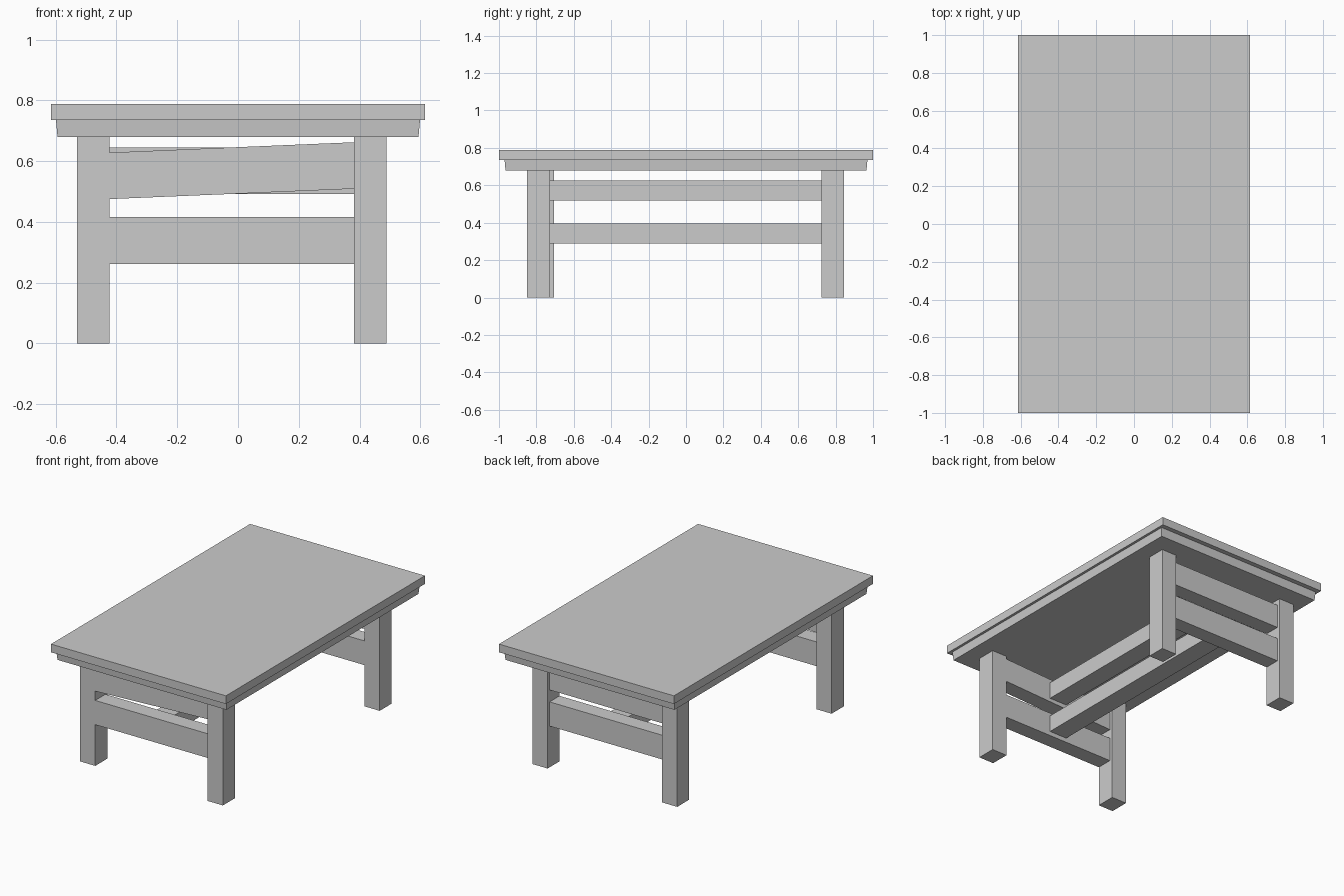
import bpy
import bmesh

if "Cube" in bpy.data.objects:
    bpy.data.objects.remove(bpy.data.objects["Cube"])


def box(name, x, y, z, taper=0.0, rise=0.0):
    """Box from ranges; taper insets the bottom, rise lifts the +x end and drops the -x end."""
    bm = bmesh.new()
    bmesh.ops.create_cube(bm, size=1.0)
    for v in bm.verts:
        sx, sy, sz = (1 if c > 0 else -1 for c in v.co)
        inset = taper if sz < 0 else 0.0
        v.co.x = x[sx > 0] - sx * inset
        v.co.y = y[sy > 0] - sy * inset
        v.co.z = z[sz > 0] + sx * rise
    mesh = bpy.data.meshes.new(name)
    bm.to_mesh(mesh)
    bm.free()
    obj = bpy.data.objects.new(name, mesh)
    bpy.context.collection.objects.link(obj)
    return obj


LEFT, RIGHT = (-0.53, -0.423), (0.382, 0.489)
SPAN = (LEFT[1], RIGHT[0])

# Table top and tapered board below it
box("table_top", (-0.615, 0.615), (-1.0, 1.0), (0.736, 0.788))
box("under_board", (-0.599, 0.599), (-0.97, 0.97), (0.68, 0.736), taper=0.005)

# Legs
box("front_left_leg", LEFT, (-0.83, -0.706), (0, 0.68))
box("front_right_leg", RIGHT, (-0.85, -0.727), (0, 0.68))
box("back_left_leg", LEFT, (0.725, 0.845), (0, 0.68))
box("back_right_leg", RIGHT, (0.725, 0.845), (0, 0.68))

# End rails (the upper front one slopes)
for end, y, rise in (("front", (-0.83, -0.727), 0.017), ("back", (0.725, 0.825), 0.0)):
    box(end + "_lower_rail", SPAN, y, (0.262, 0.416))
    box(end + "_upper_rail", SPAN, y, (0.492, 0.645), rise=rise)

# Long central stretchers
for level, z in (("lower", (0.29, 0.397)), ("upper", (0.518, 0.625))):
    box(level + "_stretcher", (-0.083, 0.043), (-0.727, 0.725), z)
